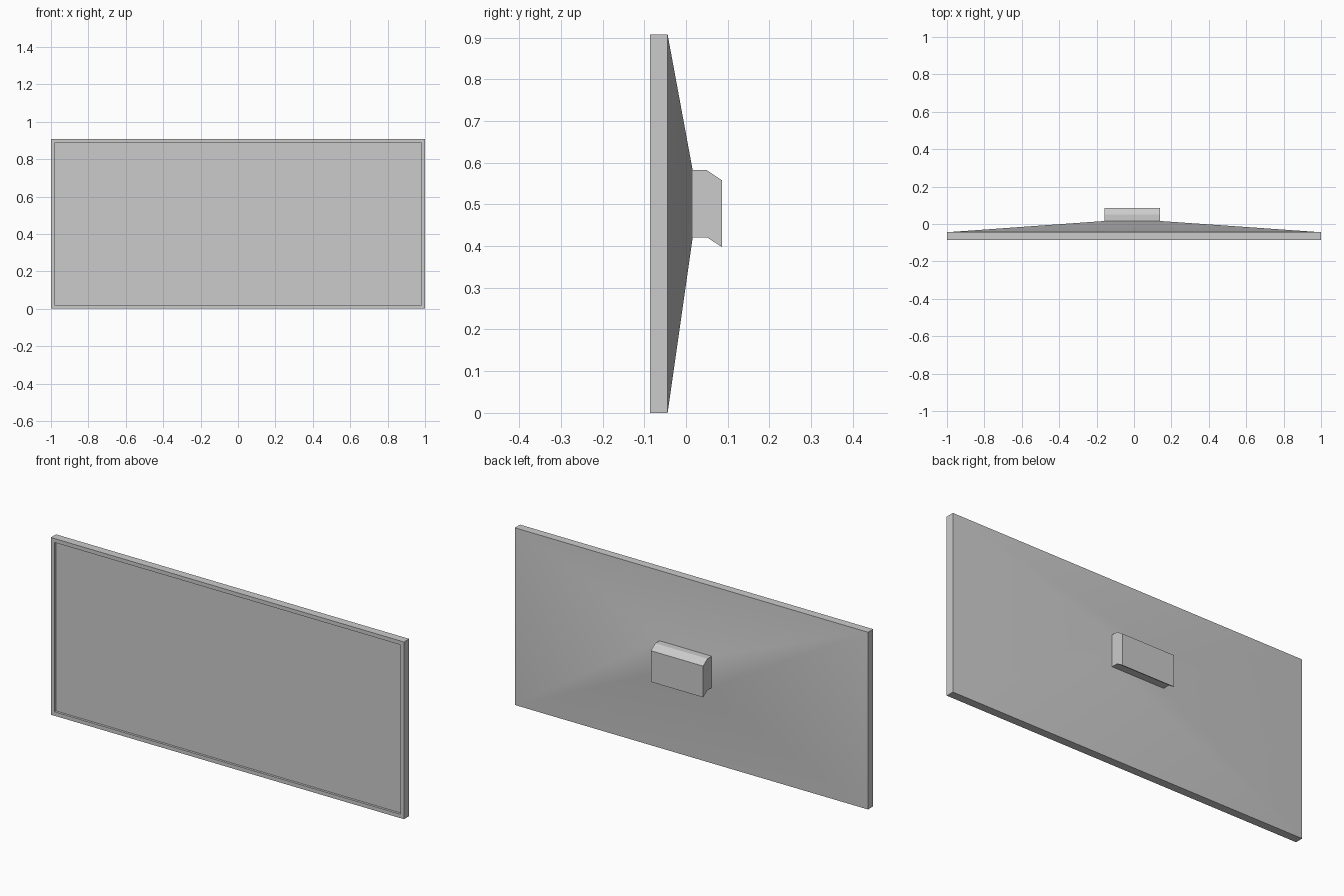
import bpy, bmesh, math

if "Cube" in bpy.data.objects:
    bpy.data.objects.remove(bpy.data.objects["Cube"])

X0, X1, H = -1.0, 1.0, 0.907     # outer outline
BEZEL = 0.02                     # front border width
FRONT, BACK, SCREEN = -0.086, -0.044, -0.074


def loft(name, rings, cap_start=False, cap_end=False, smooth=False):
    """Join rectangles (y, x0, x1, z0, z1) one after another."""
    bm = bmesh.new()
    loops = [[bm.verts.new(p) for p in ((a, y, c), (b, y, c), (b, y, d), (a, y, d))]
             for y, a, b, c, d in rings]
    for l0, l1 in zip(loops, loops[1:]):
        for i in range(4):
            j = (i + 1) % 4
            bm.faces.new((l0[i], l0[j], l1[j], l1[i]))
    if cap_start:
        bm.faces.new(loops[0])
    if cap_end:
        bm.faces.new(loops[-1][::-1])
    mesh = bpy.data.meshes.new(name)
    bm.to_mesh(mesh)
    bm.free()
    obj = bpy.data.objects.new(name, mesh)
    bpy.context.collection.objects.link(obj)
    if smooth:
        bpy.ops.object.select_all(action='DESELECT')
        obj.select_set(True)
        bpy.context.view_layer.objects.active = obj
        bpy.ops.object.shade_smooth_by_angle(angle=math.radians(30))
    return obj


outer = (X0, X1, 0.0, H)
inner = (X0 + BEZEL, X1 - BEZEL, BEZEL, H - BEZEL)
pad = (-0.157, 0.139, 0.421, 0.582)
pad_low = (-0.157, 0.139, 0.398, 0.558)

# Recessed display panel
loft("screen", [(SCREEN, *inner)], cap_start=True)

# Bezel, rim and tapered back shell
loft("housing", [(SCREEN, *inner), (FRONT, *inner), (FRONT, *outer),
                 (BACK, *outer), (0.016, *pad)], smooth=True)

# Wall mount block, bent downward at its rear
loft("wall_mount", [(0.016, *pad), (0.05, *pad), (0.086, *pad_low)], cap_end=True)
